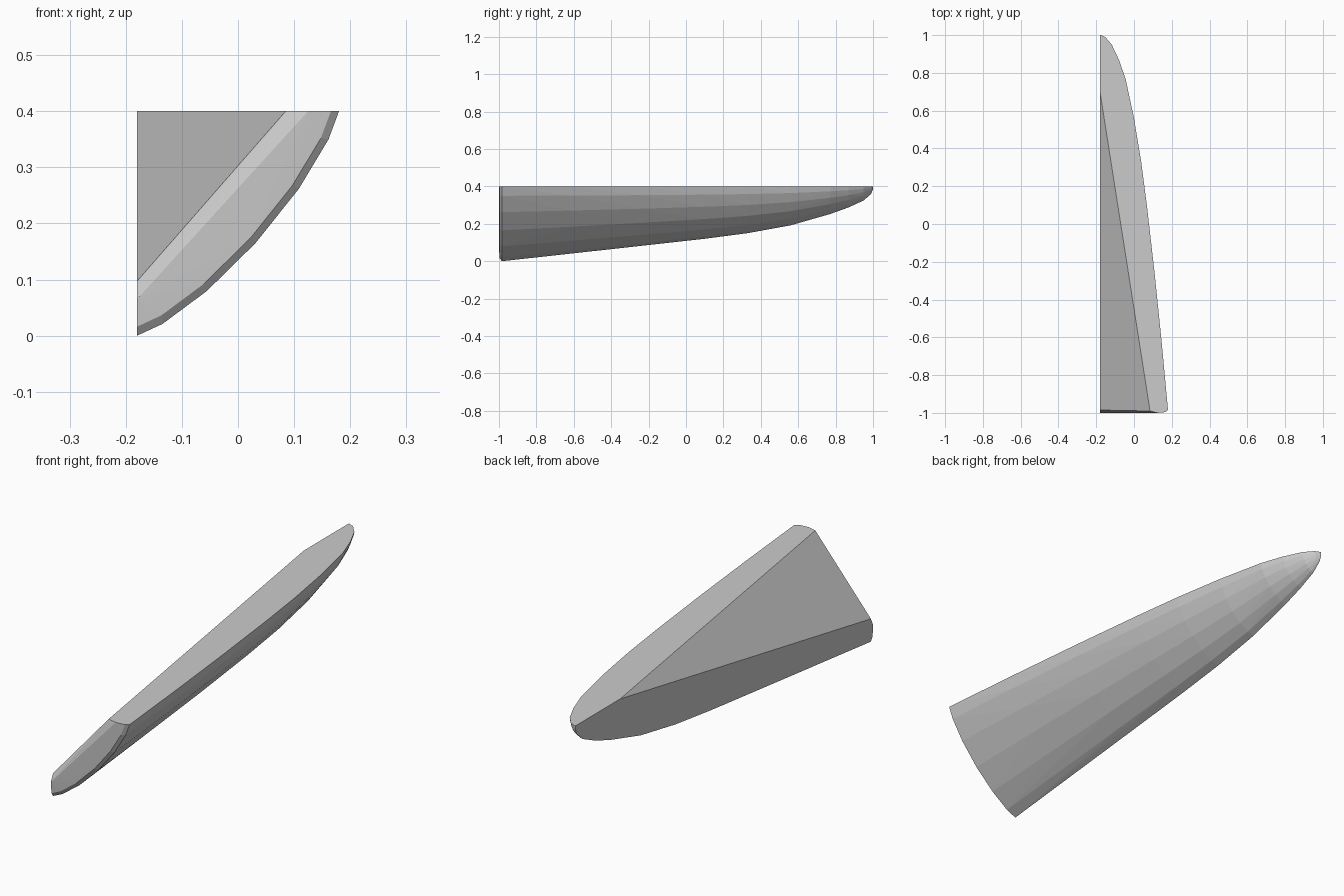
import bpy, bmesh, math

if "Cube" in bpy.data.objects:
    bpy.data.objects.remove(bpy.data.objects["Cube"])

LEFT, TOP = -0.18, 0.4

# stations along the length: y, half-width edge on the top, depth edge on the left
STATIONS = [(-0.985, 0.18, 0.0), (-0.62, 0.146, 0.041), (-0.25, 0.108, 0.081),
            (0.1, 0.068, 0.12), (0.33, 0.038, 0.15), (0.56, 0.0, 0.192),
            (0.77, -0.045, 0.252), (0.87, -0.08, 0.288), (0.95, -0.118, 0.325),
            (0.99, -0.152, 0.36), (1.0, -0.175, 0.385)]


def arc(y, x_top, z_low, power, shrink=1.0, n=7):
    """Curved outer cross-section from the left face to the top face."""
    pts = []
    for i in range(n):
        t = math.pi / 2 * i / (n - 1)
        u = max(math.sin(t), 0.0) ** (2 / power)
        w = max(math.cos(t), 0.0) ** (2 / power)
        pts.append((LEFT + (x_top - LEFT) * u * shrink, y, TOP - (TOP - z_low) * w * shrink))
    return pts


# outer shell sections, a little rounder toward the tip
points = []
for y, x_top, z_low in STATIONS:
    points += arc(y, x_top, z_low, 1.3 + 0.3 * (y + 1) / 2)

# slightly domed front end
points += arc(-0.996, 0.18, 0.0, 1.3, shrink=0.96)
points += [(0.125, -1.0, TOP), (LEFT, -1.0, 0.065)]

# sloping triangular cut and tip corner
points += [(0.085, -0.99, TOP), (LEFT, -0.985, 0.097), (LEFT, 0.7, TOP), (LEFT, 1.0, TOP)]

bm = bmesh.new()
for p in points:
    bm.verts.new(p)
bmesh.ops.remove_doubles(bm, verts=bm.verts[:], dist=0.0005)
res = bmesh.ops.convex_hull(bm, input=bm.verts[:])
loose = [v for v in bm.verts if not v.link_faces]
bmesh.ops.delete(bm, geom=loose, context='VERTS')
# merge the flat faces
bmesh.ops.dissolve_limit(bm, angle_limit=math.radians(0.5), verts=bm.verts[:], edges=bm.edges[:])
bmesh.ops.recalc_face_normals(bm, faces=bm.faces[:])

mesh = bpy.data.meshes.new("tapered_shard")
bm.to_mesh(mesh)
bm.free()
grey = bpy.data.materials.new("grey")
grey.diffuse_color = (0.6, 0.6, 0.6, 1)
grey.use_nodes = True
grey.node_tree.nodes["Principled BSDF"].inputs["Base Color"].default_value = grey.diffuse_color
mesh.materials.append(grey)
obj = bpy.data.objects.new("tapered_shard", mesh)
bpy.context.collection.objects.link(obj)
